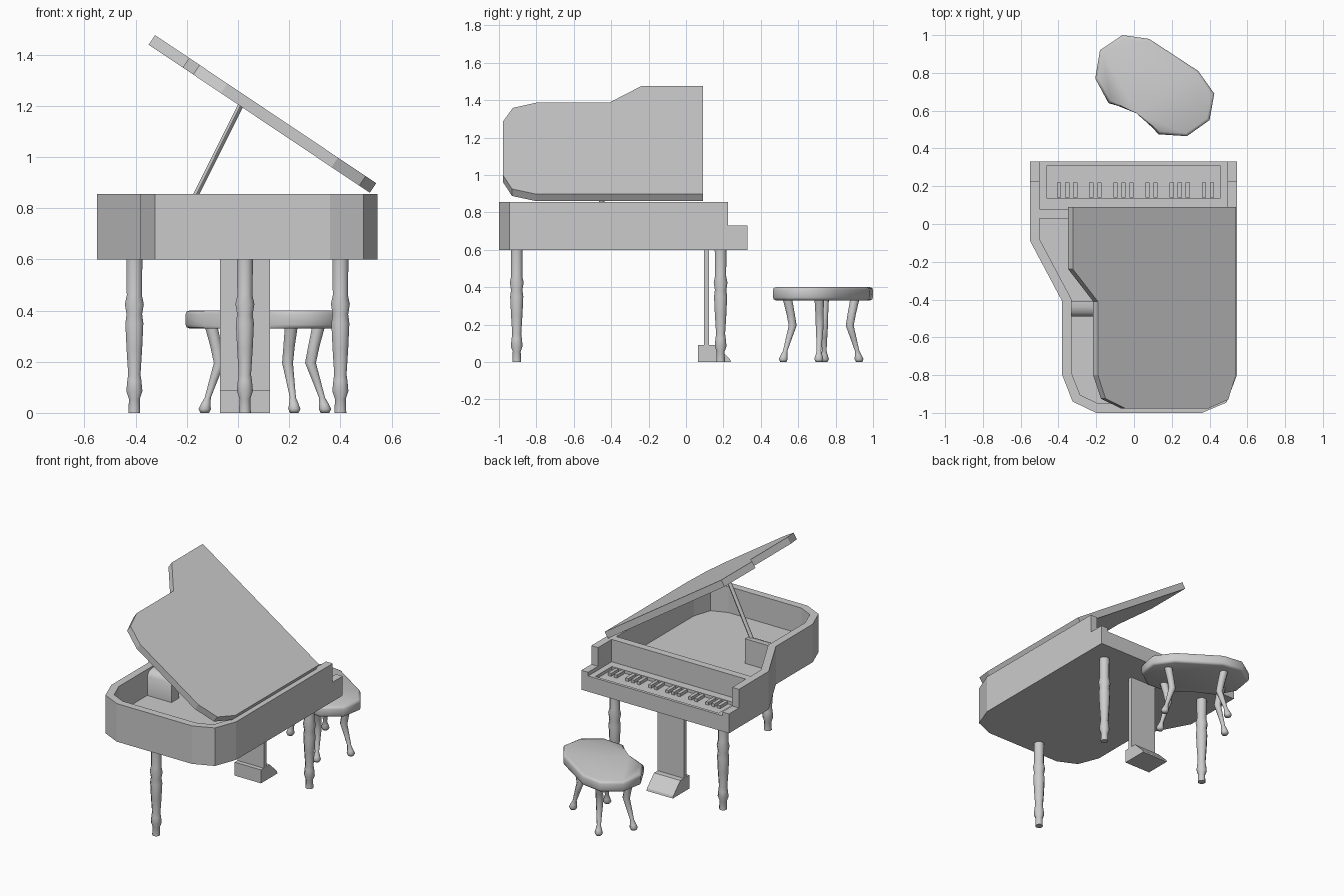
import bpy
import bmesh
import math
from mathutils import Matrix, Vector

cube = bpy.data.objects.get("Cube")
if cube:
    bpy.data.objects.remove(cube, do_unlink=True)

GREY = (0.6, 0.6, 0.6, 1)
mat = bpy.data.materials.new("plain grey")
mat.use_nodes = True
mat.diffuse_color = GREY
mat.node_tree.nodes["Principled BSDF"].inputs["Base Color"].default_value = GREY


def finish(name, bm, smooth=None):
    bmesh.ops.recalc_face_normals(bm, faces=bm.faces)
    mesh = bpy.data.meshes.new(name)
    bm.to_mesh(mesh)
    bm.free()
    obj = bpy.data.objects.new(name, mesh)
    bpy.context.collection.objects.link(obj)
    mesh.materials.append(mat)
    if smooth:
        bpy.ops.object.select_all(action='DESELECT')
        obj.select_set(True)
        bpy.context.view_layer.objects.active = obj
        bpy.ops.object.shade_smooth_by_angle(angle=math.radians(smooth))
    return obj


def bridge(bm, a, b):
    for i in range(len(a)):
        j = (i + 1) % len(a)
        bm.faces.new((a[i], a[j], b[j], b[i]))


def prism(name, outline, low, high, matrix=None, bevel=0, smooth=None):
    """Extrude a flat outline from low to high, then place it."""
    bm = bmesh.new()
    rings = [[bm.verts.new((x, y, z)) for x, y in outline] for z in (low, high)]
    bridge(bm, *rings)
    caps = [bm.faces.new(r) for r in rings]
    if bevel:
        edges = [e for f in caps for e in f.edges]
        bmesh.ops.bevel(bm, geom=edges, offset=bevel, segments=2, profile=0.5, affect='EDGES')
    if matrix:
        bm.transform(matrix)
    return finish(name, bm, smooth)


def box(name, x0, x1, y0, y1, z0, z1):
    return prism(name, [(x0, y0), (x1, y0), (x1, y1), (x0, y1)], z0, z1)


def tube(name, stations, sides, smooth=None):
    """Loft level rings through stations of (x, y, z, radius)."""
    bm = bmesh.new()
    rings = []
    for x, y, z, r in stations:
        angles = [math.tau * (i + 0.5) / sides for i in range(sides)]
        rings.append([bm.verts.new((x + r * math.cos(a), y + r * math.sin(a), z)) for a in angles])
    for a, b in zip(rings, rings[1:]):
        bridge(bm, a, b)
    bm.faces.new(rings[0])
    bm.faces.new(rings[-1])
    return finish(name, bm, smooth)


# Maps an outline drawn in (y, z) and extruded along x
SIDEWAYS = Matrix(((0, 0, 1, 0), (1, 0, 0, 0), (0, 1, 0, 0), (0, 0, 0, 1)))

# Case wall and soundboard
outer = [(-.55, .08), (-.55, -.09), (-.38, -.41), (-.38, -.8), (-.325, -.94), (-.2, -1),
         (.36, -1), (.49, -.945), (.545, -.8), (.545, .08)]
inner = [(-.5, .03), (-.5, -.08), (-.33, -.4), (-.33, -.79), (-.285, -.905), (-.19, -.95),
         (.35, -.95), (.455, -.91), (.495, -.79), (.495, .03)]
bm = bmesh.new()
loops = [[bm.verts.new((x, y, z)) for x, y in line]
         for line, z in ((outer, .6), (outer, .855), (inner, .855), (inner, .68))]
for a, b in zip(loops, loops[1:]):
    bridge(bm, a, b)
bm.faces.new(loops[0])
bm.faces.new(loops[-1])
finish("case", bm)

# Stepped cheeks either side of the keyboard
cheek = [(.08, .6), (.33, .6), (.33, .73), (.225, .73), (.225, .855), (.08, .855)]
prism("right_cheek", cheek, -.55, -.5, SIDEWAYS)
prism("left_cheek", cheek, .495, .545, SIDEWAYS)

# Key bed with a raised frame around the keys
box("key_bed", -.5, .495, .08, .33, .6, .685)
box("key_rail_back", -.5, .495, .08, .135, .685, .705)
box("key_slip", -.5, .495, .31, .33, .685, .705)
box("right_key_block", -.5, -.46, .135, .31, .685, .705)
box("left_key_block", .455, .495, .135, .31, .685, .705)

# Raised keys in groups of two and three
slots = [octave * 7 + k for octave in range(3) for k in (1, 2, 4, 5, 6)]
for i, slot in enumerate(slots):
    x = .455 - .915 * slot / 21.5
    box(f"raised_key_{i + 1}", x - .011, x + .011, .14, .22, .685, .705)

# Tilted lid, hinged on the left edge
lid = [(0, .09), (1.04, .09), (1.04, -.238), (.88, -.41), (.88, -.8), (.83, -.925),
       (.7, -.978), (.18, -.978), (.05, -.93), (0, -.8)]
slope = math.radians(33.8)
c, s = math.cos(slope), math.sin(slope)
tilt = Matrix(((-c, 0, s, .515), (0, 1, 0, 0), (s, 0, c, .86), (0, 0, 0, 1)))
prism("lid", lid, 0, .045, tilt)

# Lid prop and its block
tube("lid_prop", [(-.18, -.45, .82, .014), (.012, -.45, 1.205, .014)], 6, 61)
block = [(-.49, .68), (-.41, .68), (-.41, .845), (-.44, .845), (-.47, .835), (-.49, .81)]
prism("prop_block", block, -.34, -.15, SIDEWAYS, smooth=50)

# Turned legs
profile = [(0, .025), (.055, .023), (.085, .034), (.125, .03), (.15, .026), (.25, .033),
           (.35, .038), (.385, .033), (.425, .04), (.46, .032), (.6, .034)]
for name, x, y in (("back_right_leg", -.405, .185), ("back_left_leg", .4, .185),
                   ("front_leg", .027, -.905)):
    tube(name, [(x, y, z, r) for z, r in profile], 8, 60)

# Pedal post and wedge foot
box("pedal_post", -.07, .125, .095, .122, .08, .6)
foot = [(.065, 0), (.24, 0), (.235, .015), (.16, .09), (.065, .09)]
prism("pedal_foot", foot, -.07, .125, SIDEWAYS)

# Kidney shaped stool seat
seat = [(-.06, 1), (.08, .98), (.34, .81), (.425, .69), (.4, .55), (.28, .465),
        (.13, .475), (.02, .6), (-.135, .64), (-.205, .77), (-.18, .92)]
prism("stool_seat", seat, .33, .4, bevel=.015, smooth=80)

# Bent stool legs: the knee leans toward the seat centre
centre = Vector((.11, .73))
bend = [(0, 0, .018), (.015, 0, .026), (.035, .004, .02), (.06, .012, .013),
        (.13, .035, .018), (.195, .057, .023), (.26, .044, .024), (.335, .026, .027)]
for i, ankle in enumerate(((-.13, .74), (.22, .52), (.34, .71), (0, .925))):
    start = Vector(ankle)
    inward = (centre - start).normalized()
    path = [(*(start + inward * lean), z, r) for z, lean, r in bend]
    tube(f"stool_leg_{i + 1}", path, 8, 70)
